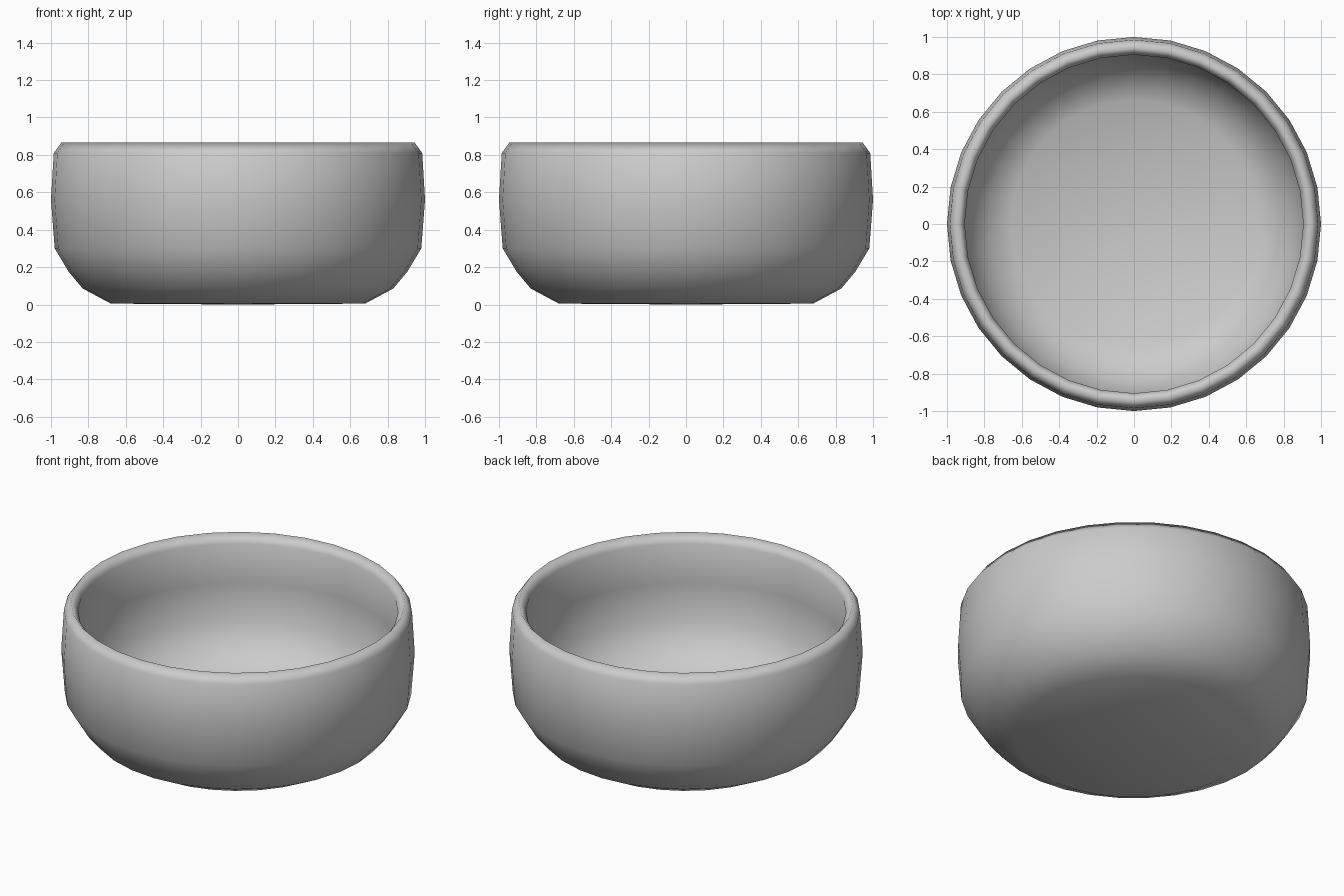
import bpy, bmesh, math

if "Cube" in bpy.data.objects:
    bpy.data.objects.remove(bpy.data.objects["Cube"])

# Half section (radius, height): underside, outer wall, rounded rim, inner wall, floor
PROFILE = [
    (0, 0), (0.68, 0.005), (0.83, 0.085), (0.905, 0.175), (0.98, 0.30),
    (1.0, 0.56), (0.985, 0.81), (0.945, 0.865),
    (0.905, 0.81), (0.92, 0.56), (0.905, 0.32), (0.84, 0.22), (0.78, 0.15),
    (0.66, 0.085), (0, 0.08),
]
SIDES = 32


def lathe(name, profile, sides):
    bm = bmesh.new()
    verts = [bm.verts.new((r, 0, z)) for r, z in profile]
    edges = [bm.edges.new(pair) for pair in zip(verts, verts[1:])]
    bmesh.ops.spin(bm, geom=verts + edges, cent=(0, 0, 0), axis=(0, 0, 1),
                   angle=math.tau, steps=sides)
    bmesh.ops.remove_doubles(bm, verts=bm.verts[:], dist=0.0005)
    bmesh.ops.recalc_face_normals(bm, faces=bm.faces[:])
    for face in bm.faces:
        face.smooth = True
    mesh = bpy.data.meshes.new(name)
    bm.to_mesh(mesh)
    bm.free()
    obj = bpy.data.objects.new(name, mesh)
    bpy.context.collection.objects.link(obj)
    return obj


# Bowl
lathe("bowl", PROFILE, SIDES)
